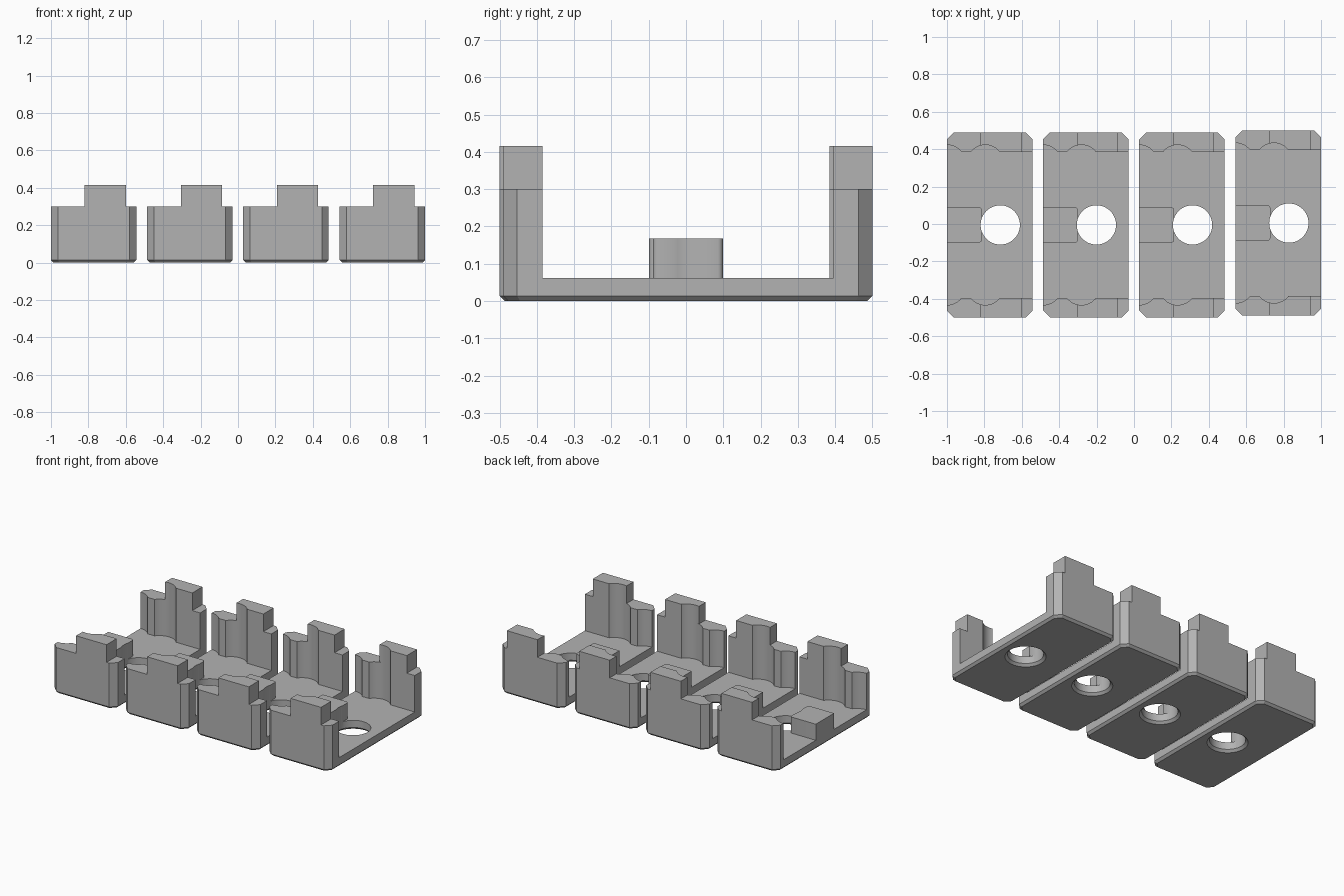
import bpy, bmesh, math

if "Cube" in bpy.data.objects:
    bpy.data.objects.remove(bpy.data.objects["Cube"])

W, HL = 0.457, 0.495            # bracket width, half length
CH, BEV = 0.037, 0.014          # corner chamfer, bottom edge bevel
FLOOR, WALL, TAB = 0.062, 0.30, 0.415
INNER, R = 0.39, 0.098          # inner wall face, scallop radius
HOLE = (0.285, 0.0, 0.105)

grey = bpy.data.materials.new("plain grey")
grey.diffuse_color = (0.45, 0.45, 0.45, 1)
grey.use_nodes = True
grey.node_tree.nodes["Principled BSDF"].inputs["Base Color"].default_value = grey.diffuse_color


def loft(name, rings):
    """Solid from stacked rings of (outline, z)."""
    bm = bmesh.new()
    loops = [[bm.verts.new((x, y, z)) for x, y in pts] for pts, z in rings]
    n = len(loops[0])
    bm.faces.new(loops[0])
    bm.faces.new(loops[-1])
    for a, b in zip(loops, loops[1:]):
        for i in range(n):
            j = (i + 1) % n
            bm.faces.new((a[i], a[j], b[j], b[i]))
    bmesh.ops.recalc_face_normals(bm, faces=bm.faces[:])
    me = bpy.data.meshes.new(name)
    bm.to_mesh(me)
    bm.free()
    ob = bpy.data.objects.new(name, me)
    bpy.context.collection.objects.link(ob)
    me.materials.append(grey)
    return ob


def octagon(d):
    x0, x1, y, c = d, W - d, HL - d, CH - 0.4 * d
    return [(x0 + c, -y), (x1 - c, -y), (x1, -y + c), (x1, y - c),
            (x1 - c, y), (x0 + c, y), (x0, y - c), (x0, -y + c)]


def circle(r, n=48):
    return [(HOLE[0] + r * math.cos(math.tau * i / n),
             HOLE[1] + r * math.sin(math.tau * i / n)) for i in range(n)]


def inner_y(x):
    """Inner wall face with two scallops."""
    y = INNER
    for cx in (0.0, 0.205):
        if abs(x - cx) < R:
            y = max(y, INNER - 0.06 + math.sqrt(R * R - (x - cx) ** 2))
    return y


def inner_line(x0, x1):
    half = math.sqrt(R * R - 0.06 ** 2)
    xs = {x0, x1}
    for cx in (0.0, 0.205):
        xs |= {cx + half * math.sin(math.pi / 2 * i / 8) for i in range(-8, 9)}
    return [(x, inner_y(x)) for x in sorted(xs) if x0 <= x <= x1]


def combine(base, tool, op):
    m = base.modifiers.new(op, 'BOOLEAN')
    m.operation, m.object, m.solver = op, tool, 'EXACT'
    dg = bpy.context.evaluated_depsgraph_get()
    me = bpy.data.meshes.new_from_object(base.evaluated_get(dg))
    base.modifiers.clear()
    base.data = me
    bpy.data.objects.remove(tool)


# Floor plate with bevelled underside
bracket = loft("bracket_1", [(octagon(BEV), 0), (octagon(0), BEV), (octagon(0), FLOOR)])

# End walls with a taller tab on each
wall = inner_line(0, W) + [(W, HL - CH), (W - CH, HL), (CH, HL), (0, HL - CH)]
tab = inner_line(0.18, 0.40) + [(0.40, HL), (0.18, HL)]
for s in (1, -1):
    for pts, z0, z1 in ((wall, FLOOR, WALL), (tab, WALL, TAB)):
        side = [(x, s * y) for x, y in pts]
        combine(bracket, loft("wall", [(side, z0), (side, z1)]), 'UNION')

# Stop block beside the hole, rounded on its inner corners
bx, by, br = 0.186, 0.094, 0.014
arc = [(bx - br + br * math.cos(a), by - br + br * math.sin(a))
       for a in (math.pi / 2 * i / 4 for i in range(5))]
block = [(0, -by)] + [(x, -y) for x, y in reversed(arc)] + arc + [(0, by)]
combine(bracket, loft("block", [(block, FLOOR), (block, 0.167)]), 'UNION')

# Screw hole with a countersunk underside
r = HOLE[2]
cutter = loft("hole", [(circle(r + 0.02), -0.005), (circle(r), 0.015), (circle(r), 0.25)])
combine(bracket, cutter, 'DIFFERENCE')

# Merge coplanar faces and smooth the curved ones
bm = bmesh.new()
bm.from_mesh(bracket.data)
bmesh.ops.remove_doubles(bm, verts=bm.verts[:], dist=1e-5)
bmesh.ops.dissolve_limit(bm, angle_limit=0.01, verts=bm.verts[:], edges=bm.edges[:])
bm.to_mesh(bracket.data)
bm.free()
bpy.context.view_layer.objects.active = bracket
bracket.select_set(True)
bpy.ops.object.shade_smooth_by_angle(angle=math.radians(25))

# Row of four brackets
for i, (x, y) in enumerate(((-1, -0.005), (-0.486, -0.005), (0.028, -0.005), (0.543, 0.005))):
    ob = bracket if i == 0 else bracket.copy()
    if i:
        ob.name = f"bracket_{i + 1}"
        bpy.context.collection.objects.link(ob)
    ob.location = (x, y, 0)
